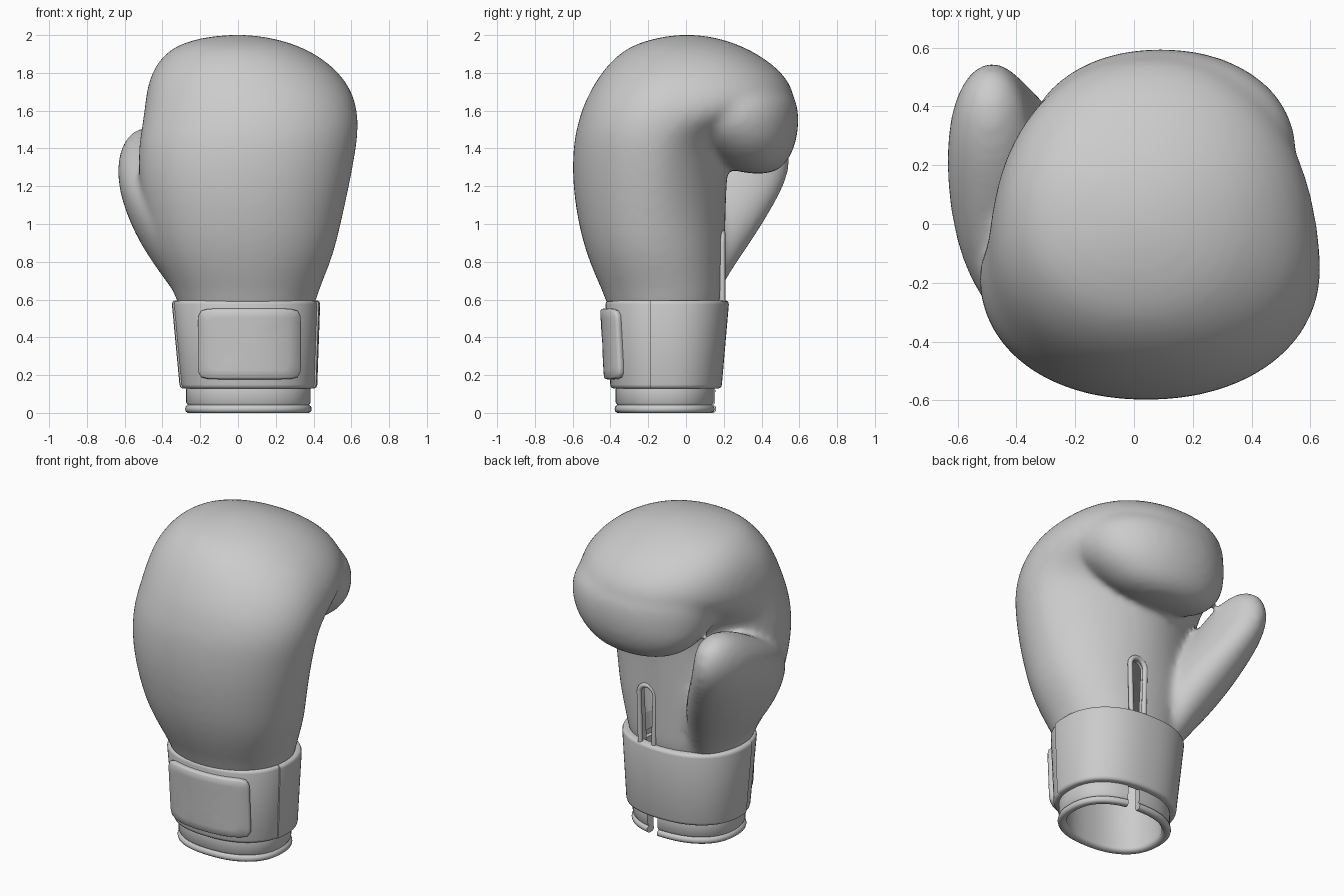
import bpy, bmesh, math

if "Cube" in bpy.data.objects:
    bpy.data.objects.remove(bpy.data.objects["Cube"])


def ring_point(s, a, n=2.3):
    """Polar point on a superellipse section (z, x0, x1, y0, y1[, widest y, palm exponent])."""
    z, x0, x1, y0, y1 = s[:5]
    cy = s[5] if len(s) > 5 else (y0 + y1) / 2
    c, k = math.cos(a), math.sin(a)
    if len(s) > 6 and k > 0:
        n = s[6]
    r = 1 / (abs(c) ** n + abs(k) ** n) ** (1 / n)
    return ((x0 + x1) / 2 + (x1 - x0) / 2 * r * c,
            cy + (y1 - cy if k > 0 else cy - y0) * r * k, z)


def grow(s, d, z=None):
    return (s[0] if z is None else z, s[1] - d, s[2] + d, s[3] - d, s[4] + d)


def loft(bm, sections, n=2.3, arc=None, closed=False, seg=48):
    """Skin stacked sections; arc opens the loop, closed joins last ring to first."""
    if arc:
        angles = [math.radians(arc[0] + (arc[1] - arc[0]) * i / seg) for i in range(seg + 1)]
    else:
        angles = [2 * math.pi * i / seg for i in range(seg)]
    rings = [[bm.verts.new(ring_point(s, a, n)) for a in angles] for s in sections]
    m, count = len(rings), len(angles)
    for i in range(m if closed else m - 1):
        lo, hi = rings[i], rings[(i + 1) % m]
        for j in range(count - 1 if arc else count):
            k = (j + 1) % count
            bm.faces.new((lo[j], lo[k], hi[k], hi[j]))
    if arc:
        for j in (0, -1):
            bm.faces.new([r[j] for r in rings])
    elif not closed:
        bm.faces.new(rings[0])
        bm.faces.new(rings[-1])


def finish(bm, name, smooth=True):
    bmesh.ops.recalc_face_normals(bm, faces=bm.faces)
    me = bpy.data.meshes.new(name)
    bm.to_mesh(me)
    bm.free()
    ob = bpy.data.objects.new(name, me)
    bpy.context.collection.objects.link(ob)
    if smooth:
        bpy.ops.object.select_all(action='DESELECT')
        ob.select_set(True)
        bpy.context.view_layer.objects.active = ob
        bpy.ops.object.shade_smooth_by_angle(angle=math.radians(50))
    return ob


# Padded glove: hand, curled finger roll and thumb fused into one skin
hand = [(.45, -.29, .38, -.39, .17), (.6, -.32, .41, -.42, .20), (.7, -.37, .45, -.47, .20),
        (.85, -.44, .51, -.53, .205, -.17, 2.1), (1.0, -.48, .545, -.57, .21, -.18, 1.9),
        (1.2, -.525, .59, -.60, .215, -.18, 1.75), (1.36, -.53, .62, -.60, .23, -.17, 1.7),
        (1.46, -.52, .635, -.59, .27, -.16, 1.75), (1.54, -.505, .637, -.57, .42, -.14, 1.95),
        (1.61, -.495, .63, -.55, .575, -.11, 2.15), (1.7, -.485, .605, -.51, .575, -.07, 2.2),
        (1.8, -.46, .54, -.45, .515, -.03, 2.2), (1.89, -.40, .43, -.37, .40),
        (1.95, -.32, .31, -.28, .28), (1.988, -.19, .17, -.15, .16), (2.002, -.05, .05, -.04, .05)]
roll = [(1.265, -.02, .16, .34, .43), (1.285, -.16, .29, .24, .49), (1.33, -.25, .39, .14, .54),
        (1.42, -.33, .49, .03, .58), (1.5, -.36, .54, -.08, .595), (1.58, -.375, .56, -.12, .597),
        (1.66, -.37, .54, -.1, .585), (1.73, -.34, .48, -.06, .53), (1.78, -.1, .2, .1, .35)]
thumb = [(.5, -.25, -.03, -.22, .11), (.65, -.345, -.04, -.32, .18), (.8, -.46, -.07, -.37, .275),
         (.95, -.55, -.12, -.38, .38), (1.1, -.61, -.20, -.34, .47), (1.22, -.638, -.28, -.22, .535),
         (1.34, -.64, -.34, -.02, .56), (1.44, -.605, -.36, .15, .535), (1.49, -.555, -.42, .27, .475),
         (1.51, -.51, -.46, .35, .41)]
bm = bmesh.new()
loft(bm, hand, n=2.15)
loft(bm, roll, n=2.1)
loft(bm, thumb, n=2.0, seg=24)
glove = finish(bm, "padded_glove", False)
mod = glove.modifiers.new("rounding", 'SUBSURF')
mod.levels = mod.render_levels = 1
mod = glove.modifiers.new("fuse", 'REMESH')
mod.mode, mod.voxel_size, mod.use_smooth_shade = 'VOXEL', .02, True
mod = glove.modifiers.new("soften", 'SMOOTH')
mod.factor, mod.iterations = .5, 14

# Hollow wrist opening and palm slit, cut from the glove
bm = bmesh.new()
loft(bm, [grow(s, -.045) for s in [(.3,) + hand[0][1:]] + hand[:5]])
cavity = finish(bm, "wrist_cavity_cutter", False)


def slit_outline(w, lo, hi, y):
    mid = hi - w
    top = [(SLIT_X + w * math.cos(math.pi * i / 10), y, mid + w * math.sin(math.pi * i / 10))
           for i in range(11)]
    return [(SLIT_X + w * .8, y, lo)] + top + [(SLIT_X - w * .8, y, lo)]


SLIT_X = .135
bm = bmesh.new()
face = bm.faces.new([bm.verts.new(p) for p in slit_outline(.05, .5, .945, .08)])
out = bmesh.ops.extrude_face_region(bm, geom=[face])
for v in [g for g in out["geom"] if isinstance(g, bmesh.types.BMVert)]:
    v.co.y += .25
slit = finish(bm, "palm_slit_cutter", False)
for cutter in (cavity, slit):
    cutter.hide_render = True
    cutter.display_type = 'WIRE'
    mod = glove.modifiers.new("cut", 'BOOLEAN')
    mod.operation, mod.solver, mod.object = 'DIFFERENCE', 'EXACT', cutter

# Piping around the palm slit
curve = bpy.data.curves.new("palm_slit_piping", 'CURVE')
curve.dimensions = '3D'
curve.bevel_depth, curve.bevel_resolution = .015, 3
pts = slit_outline(.055, .5, .955, .193)
spline = curve.splines.new('POLY')
spline.points.add(len(pts) - 1)
for p, co in zip(spline.points, pts):
    p.co = (*co, 1)
bpy.context.collection.objects.link(bpy.data.objects.new("palm_slit_piping", curve))

# Wrist strap: thick tube with rolled edges
low, high = (.13, -.305, .415, -.405, .185), (.595, -.345, .43, -.43, .222)


def band(d, t):
    """Closed rounded profile between the strap's low and high rims."""
    return [grow(low, d - t), grow(low, d - .015), grow(low, d - .004, low[0] + .006),
            grow(low, d, low[0] + .02), grow(high, d, high[0] - .02),
            grow(high, d - .004, high[0] - .006), grow(high, d - .015), grow(high, d - t),
            grow(high, d - t, high[0] - .03), grow(low, d - t, low[0] + .03)]


bm = bmesh.new()
loft(bm, band(-.004, .04), closed=True, seg=72)
finish(bm, "wrist_strap")

# Overlapping strap layer across the palm side
bm = bmesh.new()
loft(bm, band(.005, .03), closed=True, arc=(-15, 190), seg=48)
finish(bm, "strap_overlap")

# Fastening patch: rounded rectangle wrapped on the back of the strap
bm = bmesh.new()
rings = []
for scale, off in [(1, -.02), (1, .010), (.985, .020), (.95, .026), (.75, .027), (.5, .027), (.25, .027)]:
    ring = []
    for i in range(64):
        u, v, _ = ring_point((0, -1, 1, -1, 1), 2 * math.pi * i / 64, n=12)
        x, z = .06 + .262 * u * scale, .365 + .187 * v * scale
        t = (z - low[0]) / (high[0] - low[0])
        s = [a + (b - a) * t for a, b in zip(low, high)]
        cx, cy, rx = (s[1] + s[2]) / 2, (s[3] + s[4]) / 2, (s[2] - s[1]) / 2
        w = (x - cx) / rx
        depth = (1 - abs(w) ** 2.3) ** (1 / 2.3)
        ring.append(bm.verts.new((x + off * w, cy - ((s[4] - s[3]) / 2 + off) * depth, z)))
    rings.append(ring)
for a, b in zip(rings, rings[1:]):
    for i in range(64):
        j = (i + 1) % 64
        bm.faces.new((a[i], a[j], b[j], b[i]))
bm.faces.new(rings[-1])
bm.faces.new(rings[0])
finish(bm, "fastening_patch")

# Inner lining with a beaded hem, split on the palm side
base = (0, -.28, .39, -.378, .16)
profile = [(0, -.015), (.008, -.003), (.02, 0), (.034, -.003), (.042, -.014), (.055, -.006), (.12, -.005),
           (.16, -.012), (.45, .0), (.45, -.035), (.16, -.045), (.042, -.045), (.02, -.05), (.005, -.04)]
bm = bmesh.new()
loft(bm, [grow(base, d, z) for z, d in profile], closed=True, arc=(84, 431), seg=72)
finish(bm, "wrist_lining")
